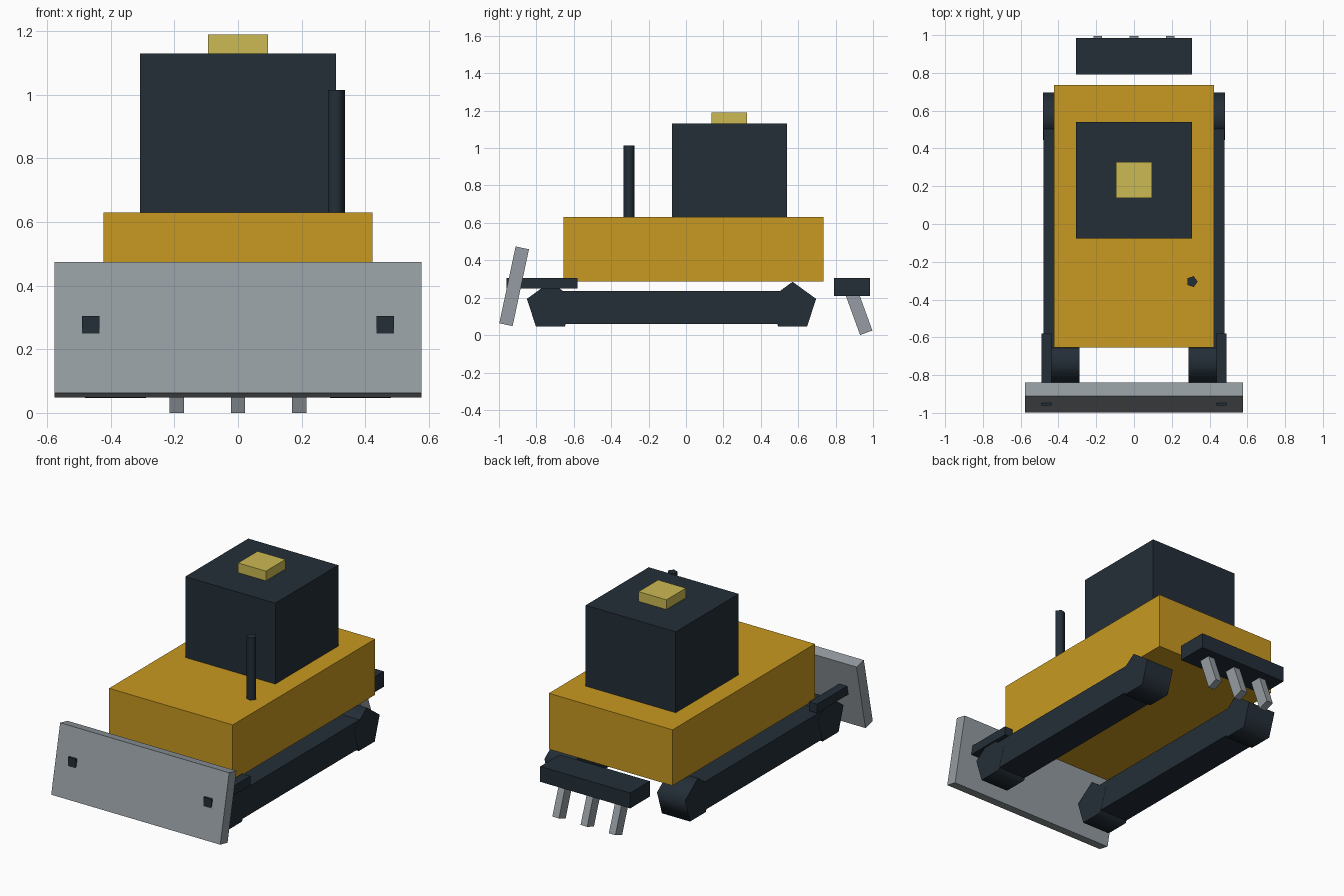
import bpy
import math

cube = bpy.data.objects.get("Cube")
if cube:
    bpy.data.objects.remove(cube, do_unlink=True)


def material(name, rgb):
    mat = bpy.data.materials.new(name)
    mat.use_nodes = True
    mat.diffuse_color = (*rgb, 1)
    mat.node_tree.nodes["Principled BSDF"].inputs["Base Color"].default_value = (*rgb, 1)
    return mat


yellow = material("construction_yellow", (0.58, 0.32, 0.015))
dark = material("dark_slate", (0.0175, 0.0275, 0.039))
steel = material("steel_grey", (0.30, 0.335, 0.36))
amber = material("pale_amber", (0.60, 0.49, 0.085))


def finish(name, mat):
    obj = bpy.context.object
    obj.name = name
    obj.data.materials.append(mat)
    return obj


def box(name, center, size, mat, tilt=0):
    """Box of a given size, tilted about x in degrees."""
    bpy.ops.mesh.primitive_cube_add(size=1, location=center)
    obj = finish(name, mat)
    obj.scale = size
    obj.rotation_euler.x = math.radians(tilt)
    return obj


def pentagon(name, center, radius, depth, rotation, mat):
    """Five-sided cylinder with softly shaded sides and crisp caps."""
    bpy.ops.mesh.primitive_cylinder_add(vertices=5, radius=radius, depth=depth,
                                        location=center, rotation=rotation)
    bpy.ops.object.shade_smooth_by_angle(angle=math.radians(80))
    return finish(name, mat)


# Body, cab and beacon
box("body", (0, 0.04, 0.458), (0.845, 1.39, 0.345), yellow)
box("cab", (0, 0.232, 0.88), (0.615, 0.615, 0.5), dark)
box("beacon", (0, 0.232, 1.16), (0.19, 0.19, 0.06), amber)

# Exhaust stack on the left of the hood
pentagon("exhaust_stack", (0.307, -0.305, 0.82), 0.03, 0.39,
         (0, 0, -math.pi / 2), dark)

# Tracks and blade arms on both sides
for side, s in (("left", 1), ("right", -1)):
    box(f"{side}_track_beam", (s * 0.385, -0.077, 0.148), (0.19, 1.295, 0.175), dark)
    for end, y in (("front", -0.725), ("rear", 0.57)):
        # Axle along x, one corner pointing up
        pentagon(f"{side}_{end}_track_wheel", (s * 0.385, y, 0.153), 0.132, 0.192,
                 (math.pi / 2, 0, math.pi / 2), dark)
    box(f"{side}_blade_arm", (s * 0.463, -0.77, 0.277), (0.055, 0.38, 0.055), dark)

# Front blade
box("blade", (0, -0.919, 0.261), (1.155, 0.073, 0.42), steel, -12)

# Rear ripper with three shanks
box("ripper_beam", (0, 0.888, 0.257), (0.615, 0.192, 0.095), dark)
for name, x in (("right", -0.193), ("centre", 0), ("left", 0.193)):
    box(f"{name}_ripper_shank", (x, 0.922, 0.127), (0.045, 0.07, 0.244), steel, 20)
